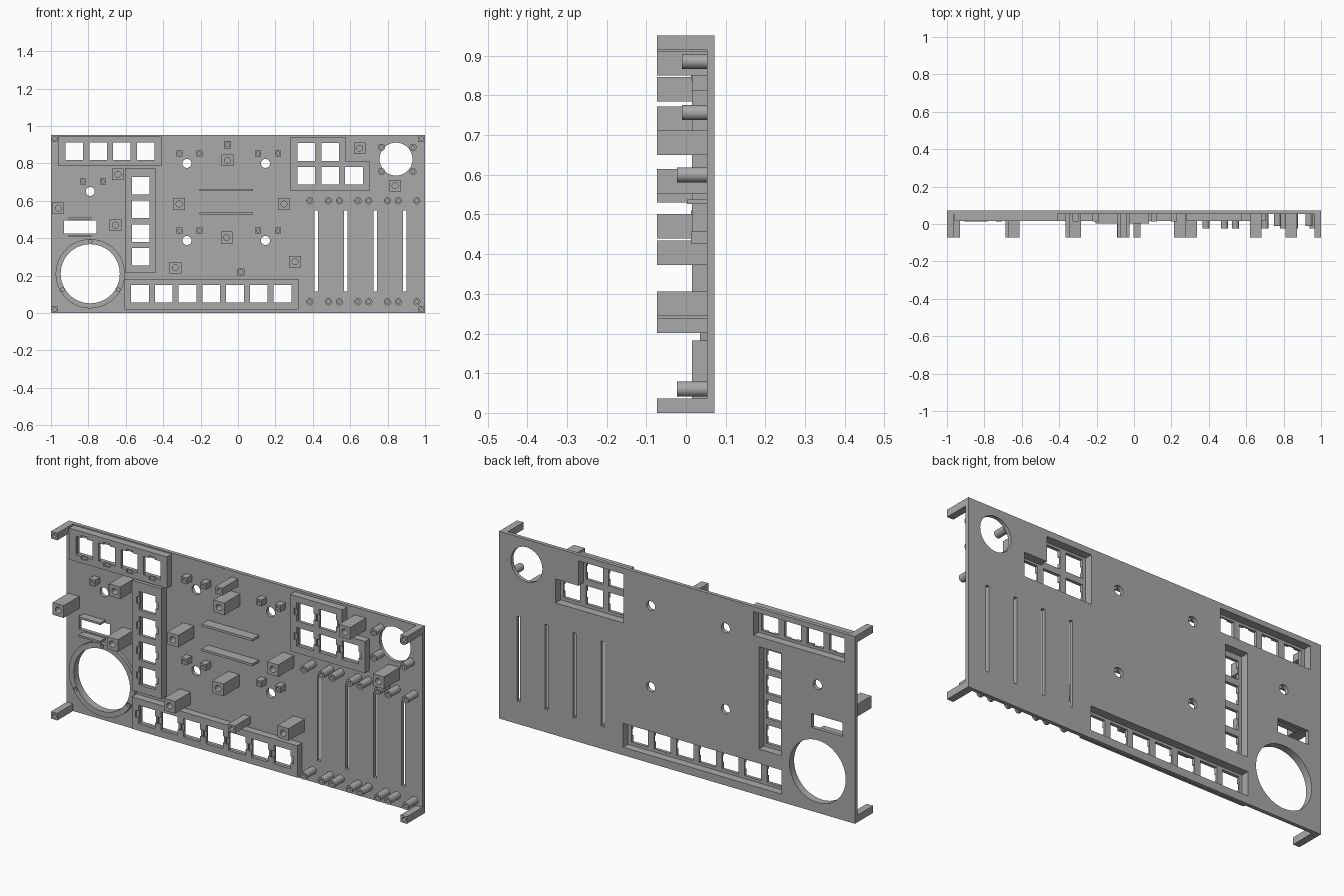
import bpy, bmesh, math

if "Cube" in bpy.data.objects:
    bpy.data.objects.remove(bpy.data.objects["Cube"], do_unlink=True)

grey = bpy.data.materials.new("plain_grey")
grey.use_nodes = True
GREY = (0.4, 0.4, 0.4, 1)
grey.diffuse_color = GREY
grey.node_tree.nodes["Principled BSDF"].inputs["Base Color"].default_value = GREY

# Depths along y: back and front of panel, front of key boxes, front of posts
BACK, FRONT, BOX, POST = 0.072, 0.053, 0.015, -0.073
KEY, WALL = 0.047, 0.02


def rect(x0, z0, x1, z1):
    return [(x0, z0), (x1, z0), (x1, z1), (x0, z1)]


def square(x, z, h):
    return rect(x - h, z - h, x + h, z + h)


def circle(x, z, r, n=24):
    return [(x + r * math.cos(2 * math.pi * i / n), z + r * math.sin(2 * math.pi * i / n))
            for i in range(n)]


def notched(x, z, upright):
    """Square key opening with a clip notch on two opposite sides."""
    h, w, d = KEY, 0.017, KEY + 0.015
    pts = [(-h, -h), (-w, -h), (-w, -d), (w, -d), (w, -h), (h, -h)]
    pts += [(-a, -b) for a, b in pts]
    return [(x + a, z + b) if upright else (x - b, z + a) for a, b in pts]


def plate(name, loops, y0, y1):
    """Extrude an outline with holes between two depths."""
    curve = bpy.data.curves.new(name, 'CURVE')
    curve.dimensions, curve.fill_mode = '2D', 'BOTH'
    curve.extrude = (y1 - y0) / 2
    for loop in loops:
        spline = curve.splines.new('POLY')
        spline.points.add(len(loop) - 1)
        for p, (x, z) in zip(spline.points, loop):
            p.co = (x, z, 0, 1)
        spline.use_cyclic_u = True
    temp = bpy.data.objects.new(name + "_outline", curve)
    bpy.context.collection.objects.link(temp)
    mesh = bpy.data.meshes.new_from_object(
        temp.evaluated_get(bpy.context.evaluated_depsgraph_get()))
    bpy.data.objects.remove(temp, do_unlink=True)
    bm = bmesh.new()
    bm.from_mesh(mesh)
    bmesh.ops.remove_doubles(bm, verts=bm.verts, dist=1e-5)
    for v in bm.verts:
        x, z, d = v.co
        v.co = (x, (y0 + y1) / 2 - d, z)
    bmesh.ops.recalc_face_normals(bm, faces=bm.faces)
    bm.to_mesh(mesh)
    bm.free()
    mesh.name = name
    mesh.materials.clear()
    mesh.materials.append(grey)
    ob = bpy.data.objects.new(name, mesh)
    bpy.context.collection.objects.link(ob)
    bpy.ops.object.select_all(action='DESELECT')
    ob.select_set(True)
    bpy.context.view_layer.objects.active = ob
    bpy.ops.object.shade_smooth_by_angle(angle=math.radians(30))
    return ob


panel_holes = []


# Key boxes: hollow from the back, with notched openings in the front face
def key_box(name, outer, inner, keys, upright):
    panel_holes.append(inner)
    plate(name + "_walls", [outer, inner], BOX, FRONT)
    plate(name + "_face", [outer] + [notched(x, z, upright) for x, z in keys], BOX, BOX + 0.008)
    plate(name + "_backing", [outer] + [square(x, z, KEY) for x, z in keys],
          BOX + 0.008, BOX + 0.016)


def rect_box(name, x0, z0, x1, z1, keys, upright):
    key_box(name, rect(x0, z0, x1, z1),
            rect(x0 + WALL, z0 + WALL, x1 - WALL, z1 - WALL), keys, upright)


PITCH = 0.127
rect_box("top_key_box", -0.96, 0.785, -0.41, 0.945,
         [(-0.875 + i * PITCH, 0.866) for i in range(4)], True)
rect_box("side_key_box", -0.605, 0.215, -0.44, 0.775,
         [(-0.52, 0.3 + i * PITCH) for i in range(4)], False)
rect_box("bottom_key_box", -0.607, 0.02, 0.323, 0.182,
         [(-0.524 + i * PITCH, 0.102) for i in range(7)], False)


def step_outline(m):
    l, r, mid, b, s, t = 0.282 + m, 0.703 - m, 0.575 - m, 0.652 + m, 0.813 - m, 0.94 - m
    return [(l, b), (r, b), (r, s), (mid, s), (mid, t), (l, t)]


key_box("stepped_key_box", step_outline(0), step_outline(WALL),
        [(0.366 + i * PITCH, 0.735) for i in range(3)]
        + [(0.366 + i * PITCH, 0.861) for i in range(2)], False)

# Speaker opening with raised ring and three screw holes
SX, SZ = -0.79, 0.21
panel_holes.append(circle(SX, SZ, 0.158, 64))
screws = [circle(SX + 0.172 * math.cos(math.radians(a)),
                 SZ + 0.172 * math.sin(math.radians(a)), 0.01, 12) for a in (90, 210, 330)]
plate("speaker_ring", [circle(SX, SZ, 0.185, 64), circle(SX, SZ, 0.158, 64)] + screws,
      0.035, FRONT)


# Round and square hollow pegs
def round_peg(name, x, z, y):
    plate(name, [circle(x, z, 0.019), circle(x, z, 0.009, 16)], y, FRONT)


def square_peg(name, x, z, half, hole, y):
    plate(name, [square(x, z, half), circle(x, z, hole, 16)], y, FRONT)


# Round opening with four pegs
panel_holes.append(circle(0.845, 0.823, 0.088, 48))
for x in (0.767, 0.935):
    for z in (0.757, 0.886):
        round_peg("dial_peg", x, z, -0.01)

# Slider slots with a pair of pegs at each end
for i in range(4):
    x = 0.418 + i * 0.1577
    panel_holes.append(rect(x - 0.009, 0.115, x + 0.009, 0.548))
    for dx in (-0.034, 0.065):
        for z in (0.06, 0.6):
            round_peg("slider_peg", x + dx, z, -0.023)

# Knob shaft holes, each with two short pegs above
for x, z in [(-0.273, 0.8), (0.147, 0.8), (-0.273, 0.388), (0.147, 0.388), (-0.79, 0.65)]:
    panel_holes.append(circle(x, z, 0.024))
    for dx in (-0.04, 0.067):
        square_peg("knob_peg", x + dx, z + 0.053, 0.016, 0.008, 0.013)

# Tall square standoffs
for x, z in [(-0.642, 0.741), (-0.96, 0.561), (-0.655, 0.47), (-0.315, 0.583),
             (-0.056, 0.816), (0.246, 0.583), (-0.061, 0.404), (-0.334, 0.242),
             (0.305, 0.275), (0.65, 0.881), (0.84, 0.681)]:
    square_peg("standoff", x, z, 0.031, 0.016, POST)
for x, z in [(-0.056, 0.9), (0.015, 0.22)]:
    square_peg("small_standoff", x, z, 0.019, 0.011, POST)

# Corner posts
for x in (-0.982, 0.982):
    for z in (0.018, 0.933):
        square_peg("corner_post", x, z, 0.018, 0.01, POST)

# Horizontal ledges
for z in (0.532, 0.658):
    plate("board_ledge", [rect(-0.206, z - 0.006, 0.08, z + 0.006)], 0.002, FRONT)

# Display window with a ledge above and below
panel_holes.append(rect(-0.93, 0.425, -0.757, 0.495))
for z in (0.413, 0.505):
    plate("window_ledge", [rect(-0.905, z - 0.005, -0.783, z + 0.005)], 0.013, FRONT)

# Main panel
plate("panel", [rect(-1, 0, 1, 0.951)] + panel_holes, FRONT, BACK)
